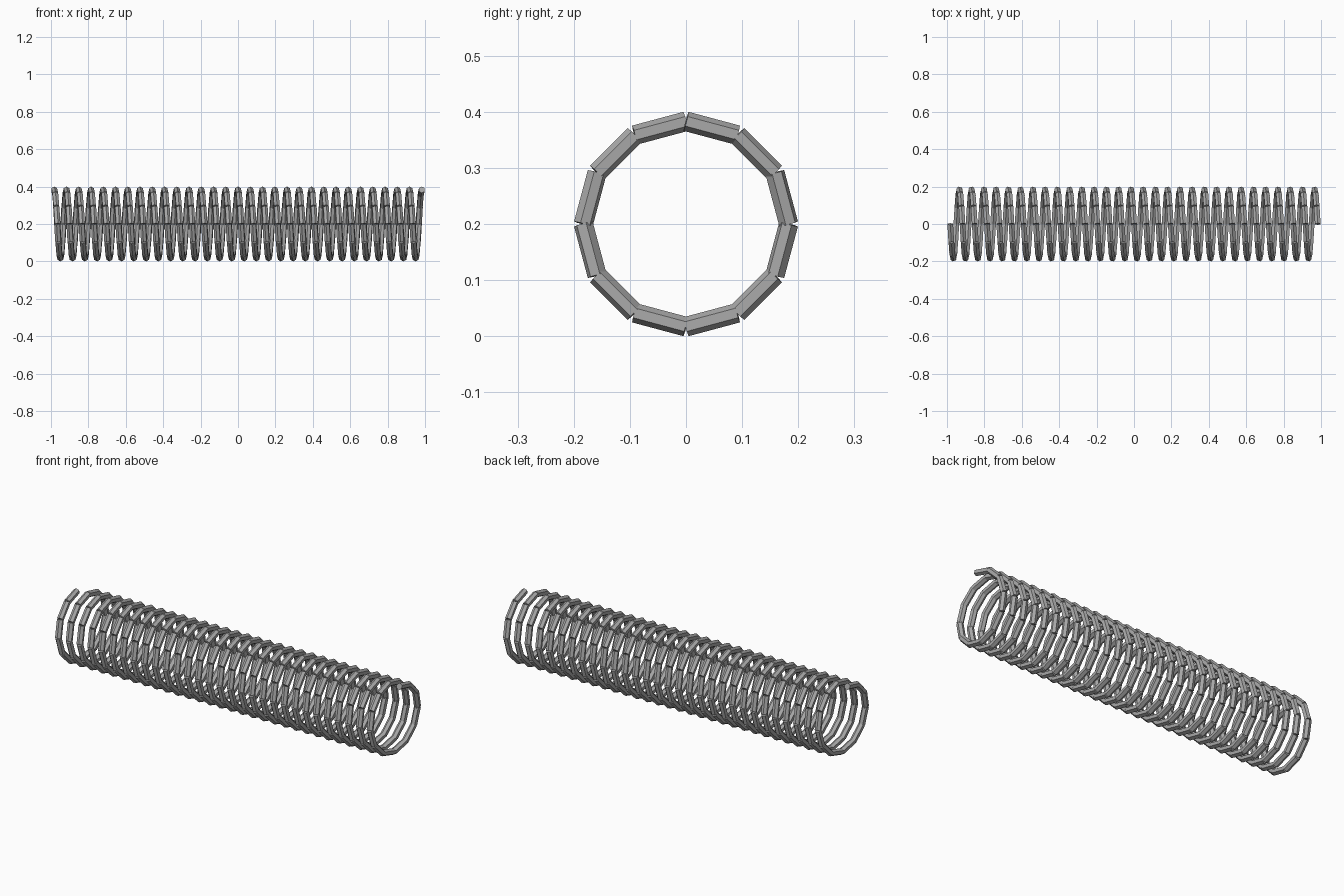
import bpy, bmesh, math
from mathutils import Vector, Matrix

cube = bpy.data.objects.get("Cube")
if cube:
    bpy.data.objects.remove(cube, do_unlink=True)

TURNS, STEPS = 30, 12
COIL_R, WIRE_R, SIDES = 0.183, 0.0175, 6
HALF = 1 - WIRE_R

steel = bpy.data.materials.new("steel_grey")
steel.use_nodes = True
colour = (0.4, 0.4, 0.4, 1)
steel.diffuse_color = colour
steel.node_tree.nodes["Principled BSDF"].inputs["Base Color"].default_value = colour


def helix(i):
    """Point on the coil centreline, starting at the top and turning to -y."""
    a = math.tau * i / STEPS
    x = -HALF + 2 * HALF * i / (TURNS * STEPS)
    return Vector((x, -COIL_R * math.sin(a), 0.2 + COIL_R * math.cos(a)))


# Coil of straight wire pieces, each a capped prism between two helix points
bm = bmesh.new()
for i in range(TURNS * STEPS):
    a, b = helix(i), helix(i + 1)
    turn = (b - a).to_track_quat('Z', 'Y').to_matrix().to_4x4()
    bmesh.ops.create_cone(bm, cap_ends=True, segments=SIDES,
                          radius1=WIRE_R, radius2=WIRE_R, depth=(b - a).length,
                          matrix=Matrix.Translation((a + b) / 2) @ turn)
mesh = bpy.data.meshes.new("spring_coil")
bm.to_mesh(mesh)
bm.free()
mesh.materials.append(steel)
spring = bpy.data.objects.new("spring_coil", mesh)
bpy.context.collection.objects.link(spring)
